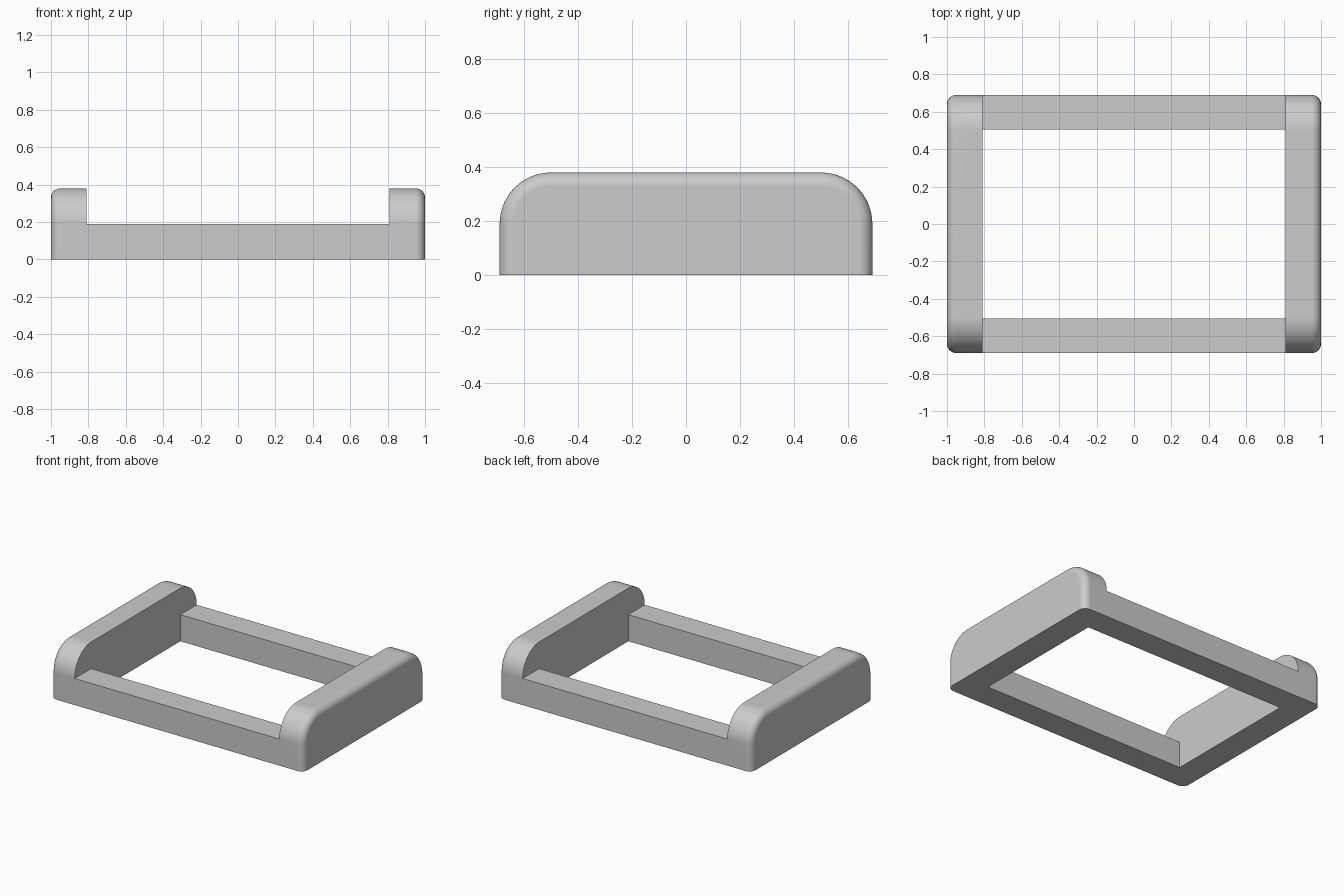
import bpy
import bmesh
from math import sin, cos, pi, radians

cube = bpy.data.objects.get("Cube")
if cube:
    bpy.data.objects.remove(cube, do_unlink=True)

HALF_LENGTH, HALF_DEPTH, HEIGHT = 1.0, 0.69, 0.38
INNER_X, BAR_INNER_Y, BAR_TOP = 0.81, 0.505, 0.19
CORNER, FILLET = 0.19, 0.05
CORNER_STEPS, FILLET_STEPS = 16, 8

grey = bpy.data.materials.new("light grey")
grey.use_nodes = True
grey.diffuse_color = (0.6, 0.6, 0.6, 1)
grey.node_tree.nodes["Principled BSDF"].inputs["Base Color"].default_value = grey.diffuse_color


def add_mirrored(name, bm, axis):
    """Finish a half model as an object mirrored across the given axis."""
    bmesh.ops.recalc_face_normals(bm, faces=bm.faces)
    mesh = bpy.data.meshes.new(name)
    bm.to_mesh(mesh)
    bm.free()
    mesh.materials.append(grey)
    obj = bpy.data.objects.new(name, mesh)
    bpy.context.collection.objects.link(obj)
    bpy.ops.object.select_all(action="DESELECT")
    obj.select_set(True)
    bpy.context.view_layer.objects.active = obj
    bpy.ops.object.shade_smooth_by_angle(angle=radians(30))
    mirror = obj.modifiers.new("Mirror", "MIRROR")
    mirror.use_axis = [i == axis for i in range(3)]
    mirror.use_mirror_merge = False
    weighted = obj.modifiers.new("Flat face normals", "WEIGHTED_NORMAL")
    weighted.keep_sharp = True
    return obj


def side_outline(inset):
    """Upright side profile with round top corners, shrunk except at its base."""
    radius = CORNER - inset
    cy, cz = HALF_DEPTH - CORNER, HEIGHT - CORNER
    half = [(HALF_DEPTH - inset, 0)]
    for i in range(CORNER_STEPS + 1):
        a = pi / 2 * i / CORNER_STEPS
        half.append((cy + radius * cos(a), cz + radius * sin(a)))
    return half + [(-y, z) for y, z in reversed(half)]


# Side rails: profile extruded outward, with a rounded outer rim
sections = [(INNER_X, 0)]
for i in range(FILLET_STEPS + 1):
    a = pi / 2 * i / FILLET_STEPS
    sections.append((HALF_LENGTH - FILLET + FILLET * sin(a), FILLET * (1 - cos(a))))

bm = bmesh.new()
rings = [[bm.verts.new((x, y, z)) for y, z in side_outline(inset)] for x, inset in sections]
for inner, outer in zip(rings, rings[1:]):
    for i in range(len(inner) - 1):
        bm.faces.new((inner[i], inner[i + 1], outer[i + 1], outer[i]))
bm.faces.new(rings[0])
bm.faces.new(rings[-1])
# Flat base in one piece
bm.faces.new([r[0] for r in rings] + [r[-1] for r in reversed(rings)])
add_mirrored("side_rails", bm, 0)

# Low crossbars joining the rails at front and back
bm = bmesh.new()
bmesh.ops.create_cube(bm, size=1)
for v in bm.verts:
    v.co.x *= 2 * INNER_X
    v.co.y = HALF_DEPTH if v.co.y > 0 else BAR_INNER_Y
    v.co.z = BAR_TOP if v.co.z > 0 else 0
add_mirrored("crossbars", bm, 1)
